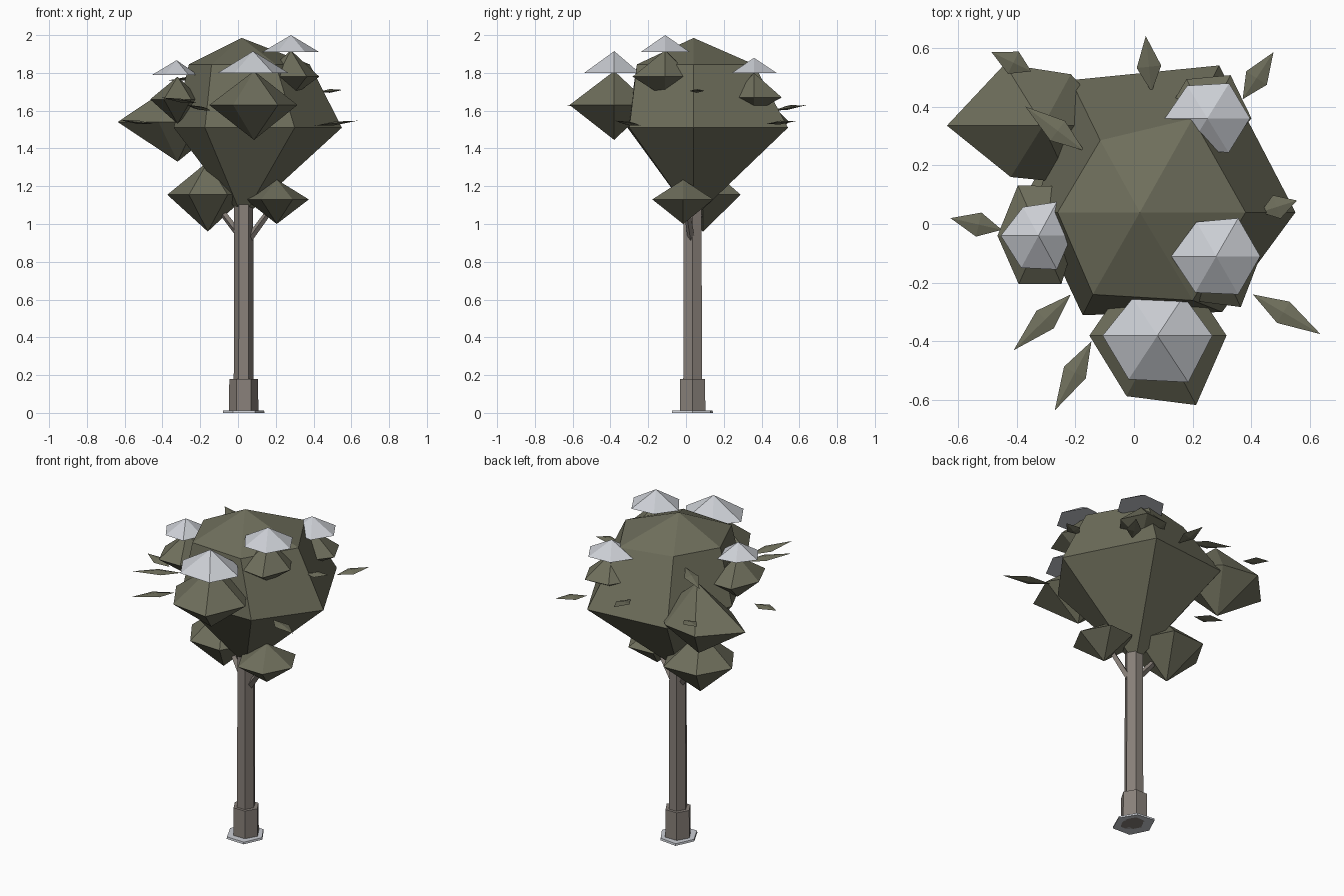
import bpy, bmesh, math
from mathutils import Vector


def material(name, rgb):
    m = bpy.data.materials.new(name)
    m.diffuse_color = (*rgb, 1)
    return m


BARK = material("bark", (0.25, 0.22, 0.195))
FOLIAGE = material("foliage", (0.155, 0.155, 0.105))
SNOW = material("snow", (0.60, 0.62, 0.66))


def loft(name, rings, mat):
    """Skin a stack of rings from bottom to top; a one-point ring is an apex."""
    bm = bmesh.new()
    loops = [[bm.verts.new(p) for p in ring] for ring in rings]
    for a, b in zip(loops, loops[1:]):
        n = max(len(a), len(b))
        for i in range(n):
            j = (i + 1) % n
            if len(a) == 1:
                bm.faces.new((a[0], b[j], b[i]))
            elif len(b) == 1:
                bm.faces.new((a[i], a[j], b[0]))
            else:
                bm.faces.new((a[i], a[j], b[j], b[i]))
    for end in (loops[0], loops[-1]):
        if len(end) > 2:
            bm.faces.new(end)
    bmesh.ops.recalc_face_normals(bm, faces=bm.faces)
    me = bpy.data.meshes.new(name)
    bm.to_mesh(me)
    bm.free()
    me.materials.append(mat)
    ob = bpy.data.objects.new(name, me)
    bpy.context.collection.objects.link(ob)
    return ob


def hexagon(x, y, z, rx, ry=None, wobble=(1, 1, 1, 1, 1, 1)):
    ry = ry or rx * 0.866
    return [(x + rx * w * math.cos(k * math.pi / 3),
             y + ry / 0.866 * w * math.sin(k * math.pi / 3), z)
            for k, w in enumerate(wobble)]


def at(points, z):
    return [(x, y, z) for x, y in points]


# Trunk, collar at its foot and patch of snow on the ground
TX, TY = 0.03, 0.035
loft("trunk", [hexagon(TX, TY, 0, 0.053, 0.05), hexagon(TX, TY, 1.25, 0.05, 0.047)], BARK)
loft("trunk_collar", [hexagon(TX, TY, 0, 0.078), hexagon(TX, TY, 0.18, 0.076)], BARK)
patch = (1, 0.95, 1.08, 1, 1.05, 1.1)
loft("ground_snow", [hexagon(TX, TY, 0, 0.11, 0.10, patch),
                     hexagon(TX, TY, 0.012, 0.108, 0.098, patch)], SNOW)


# Short branches under the canopy
def branch(name, a, b, r):
    a, b = Vector(a), Vector(b)
    q = (b - a).to_track_quat('Z', 'Y')
    ring = [q @ Vector((r * math.cos(k * math.pi / 2), r * math.sin(k * math.pi / 2), 0))
            for k in range(4)]
    loft(name, [[a + p for p in ring], [b + p * 0.8 for p in ring]], BARK)


branch("branch_right", (0.05, 0.03, 0.91), (0.19, 0.0, 1.10), 0.02)
branch("branch_left", (0.01, 0.04, 0.94), (-0.13, 0.09, 1.12), 0.02)

# Main canopy
upper = [(0.38, 0.04), (0.20, 0.36), (-0.115, 0.285), (-0.26, 0.04), (-0.14, -0.24), (0.20, -0.26)]
lower = [(0.55, 0.04), (0.29, 0.54), (-0.215, 0.49), (-0.34, 0.04), (-0.175, -0.31), (0.30, -0.30)]
loft("canopy", [[(0.025, 0.04, 1.03)], at(lower, 1.51), at(upper, 1.845),
                [(0.02, 0.04, 1.985)]], FOLIAGE)

# Foliage clumps: centre, bottom / equator / top heights, radii, wobble
clumps = {
    "front": (0.085, -0.38, 1.445, 1.63, 1.81, 0.23, 0.215, (1, 0.9, 0.9, 1.03, 0.96, 1.1)),
    "left": (-0.32, -0.04, 1.53, 1.66, 1.78, 0.145, 0.165, (0.85, 1.02, 1.04, 1, 1, 1)),
    "right": (0.28, -0.11, 1.67, 1.78, 1.92, 0.155, 0.16, (0.97, 0.85, 0.9, 1, 0.95, 1.08)),
    "back_right": (0.25, 0.36, 1.59, 1.67, 1.80, 0.15, 0.14, (1, 1.05, 0.95, 1, 0.9, 0.8)),
    "low_left": (-0.16, 0.09, 0.96, 1.155, 1.33, 0.21, 0.19, (1, 1.05, 1, 1.02, 0.95, 1)),
    "low_right": (0.205, -0.015, 1.0, 1.13, 1.235, 0.165, 0.16, (1.03, 1, 0.95, 1, 1, 1.02)),
}
for name, (x, y, z0, z1, z2, rx, ry, w) in clumps.items():
    loft("clump_" + name, [[(x, y, z0)], hexagon(x, y, z1, rx, ry, w), [(x, y, z2)]], FOLIAGE)
back_left = [(-0.06, 0.335), (-0.215, 0.51), (-0.44, 0.545), (-0.637, 0.335), (-0.42, 0.16), (-0.22, 0.14)]
loft("clump_back_left", [[(-0.32, 0.335, 1.33)], at(back_left, 1.54), [(-0.31, 0.335, 1.76)]], FOLIAGE)

# Snow caps: centre, base height, height, radii
caps = {
    "front": (0.08, -0.38, 1.80, 0.115, 0.187, 0.142, (1, 0.95, 0.9, 1, 1.05, 1.12)),
    "left": (-0.325, -0.04, 1.79, 0.077, 0.125, 0.115, (0.9, 1, 0.85, 1.03, 0.95, 1)),
    "right": (0.28, -0.11, 1.91, 0.09, 0.15, 0.13, (1, 1, 0.9, 1.02, 0.95, 1)),
    "back_right": (0.25, 0.36, 1.80, 0.08, 0.145, 0.117, (1, 1.02, 0.95, 1, 0.9, 1)),
}
for name, (x, y, z, h, rx, ry, w) in caps.items():
    loft("snow_cap_" + name, [hexagon(x, y, z, rx, ry, w), [(x, y, z + h)]], SNOW)

# Loose leaves: base point to tip
leaves = [
    ((0.06, 0.45, 1.60), (0.04, 0.64, 1.63)), ((0.37, 0.425, 1.53), (0.475, 0.585, 1.545)),
    ((0.43, 0.04, 1.70), (0.555, 0.08, 1.71)), ((0.405, -0.24, 1.52), (0.635, -0.375, 1.547)),
    ((-0.215, -0.24, 1.64), (-0.41, -0.43, 1.67)), ((-0.145, -0.40, 1.60), (-0.27, -0.635, 1.63)),
    ((-0.45, -0.02, 1.53), (-0.625, 0.02, 1.55)), ((-0.17, 0.25, 1.78), (-0.37, 0.40, 1.76)),
    ((-0.35, 0.52, 1.61), (-0.485, 0.585, 1.63)),
]
for i, (a, b) in enumerate(leaves):
    a, b = Vector(a), Vector(b)
    side = (b - a).cross(Vector((0, 0, 1))).normalized() * 0.042
    up = Vector((0, 0, 0.01))
    mid = a.lerp(b, 0.45)
    loft(f"leaf_{i + 1}", [[a], [mid + side, mid + up, mid - side, mid - up], [b]], FOLIAGE)
